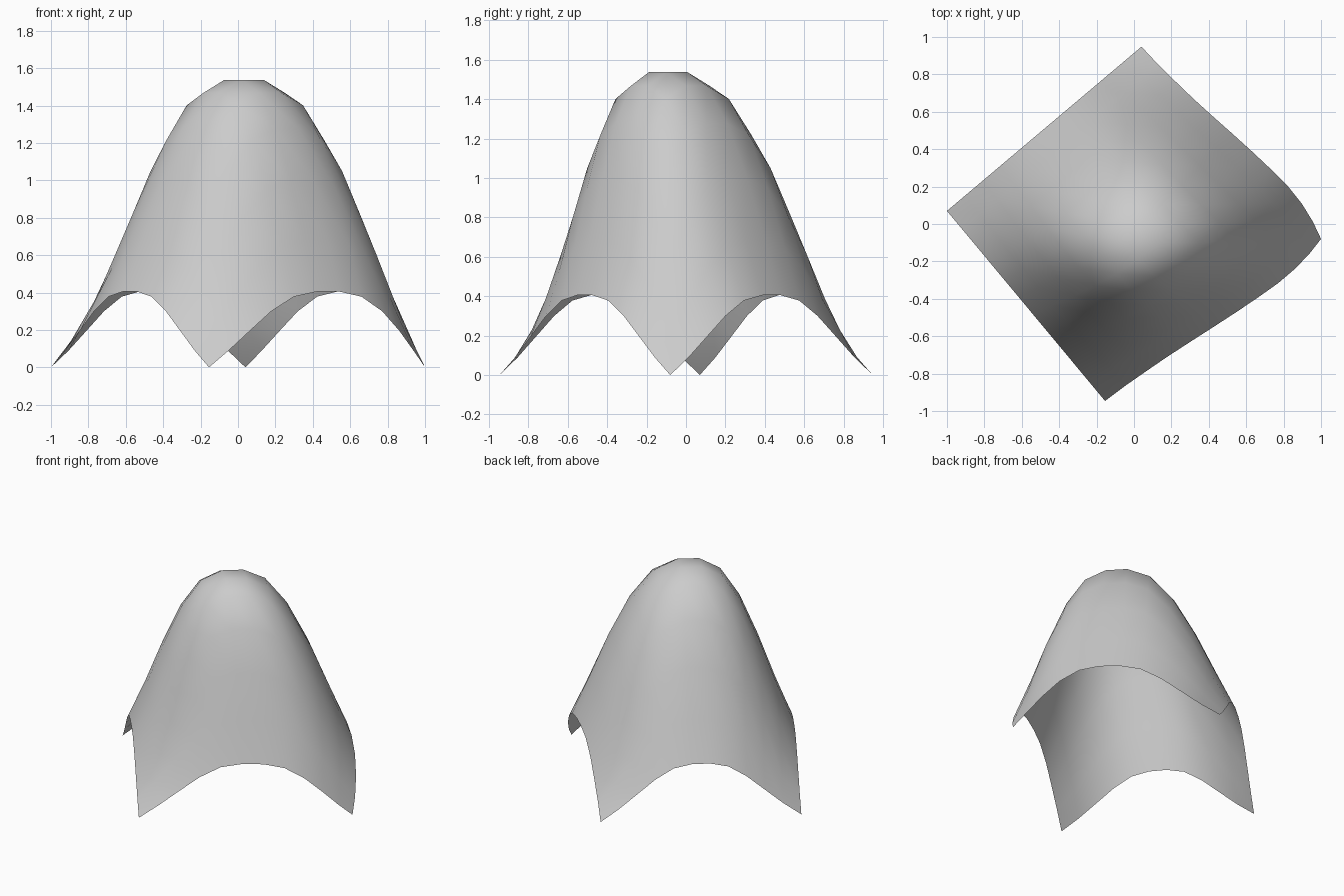
import bpy
from mathutils import Vector

if "Cube" in bpy.data.objects:
    bpy.data.objects.remove(bpy.data.objects["Cube"])

N = 11


def mirrored(half):
    return half + half[::-1]


# rise of the free edges, extra rise of the dome, outward bulge of the right-hand edges
RISE = mirrored([0, 0.09, 0.195, 0.3, 0.378, 0.405])
DOME = mirrored([0, 0.22, 0.465, 0.67, 0.803, 0.853])
BULGE = [0, 0, 0.008, 0.018, 0.034, 0.052, 0.068, 0.08, 0.086, 0.073, 0.043, 0]

# four ground corners: left, back, right, front
left, back = Vector((-1, 0.07, 0)), Vector((0.04, 0.948, 0))
right, front = Vector((1, -0.08, 0)), Vector((-0.155, -0.946, 0))


def shell_point(i, j):
    u, v = i / N, j / N
    p = left.lerp(front, u).lerp(back.lerp(right, u), v)
    # edges bulge to the right, the crown leans to the front
    p.x += u * BULGE[j] + v * BULGE[i]
    d = u - v
    lean = RISE[i] * RISE[j] / RISE[5] ** 2
    p.y -= 0.09 * lean * (1 + 1.3 * d - 2 * d * min(d, 0.2))
    # edge arches blended into the tall dome
    p.z = RISE[i] + RISE[j] + DOME[i] * DOME[j]
    return p


# single open canopy surface
verts = [shell_point(i, j) for i in range(N + 1) for j in range(N + 1)]
W = N + 1
faces = [(i * W + j, (i + 1) * W + j, (i + 1) * W + j + 1, i * W + j + 1)
         for i in range(N) for j in range(N)]
mesh = bpy.data.meshes.new("canopy_shell")
mesh.from_pydata(verts, [], faces)
mesh.polygons.foreach_set("use_smooth", [True] * len(faces))
mesh.update()
canopy = bpy.data.objects.new("canopy_shell", mesh)
bpy.context.collection.objects.link(canopy)
